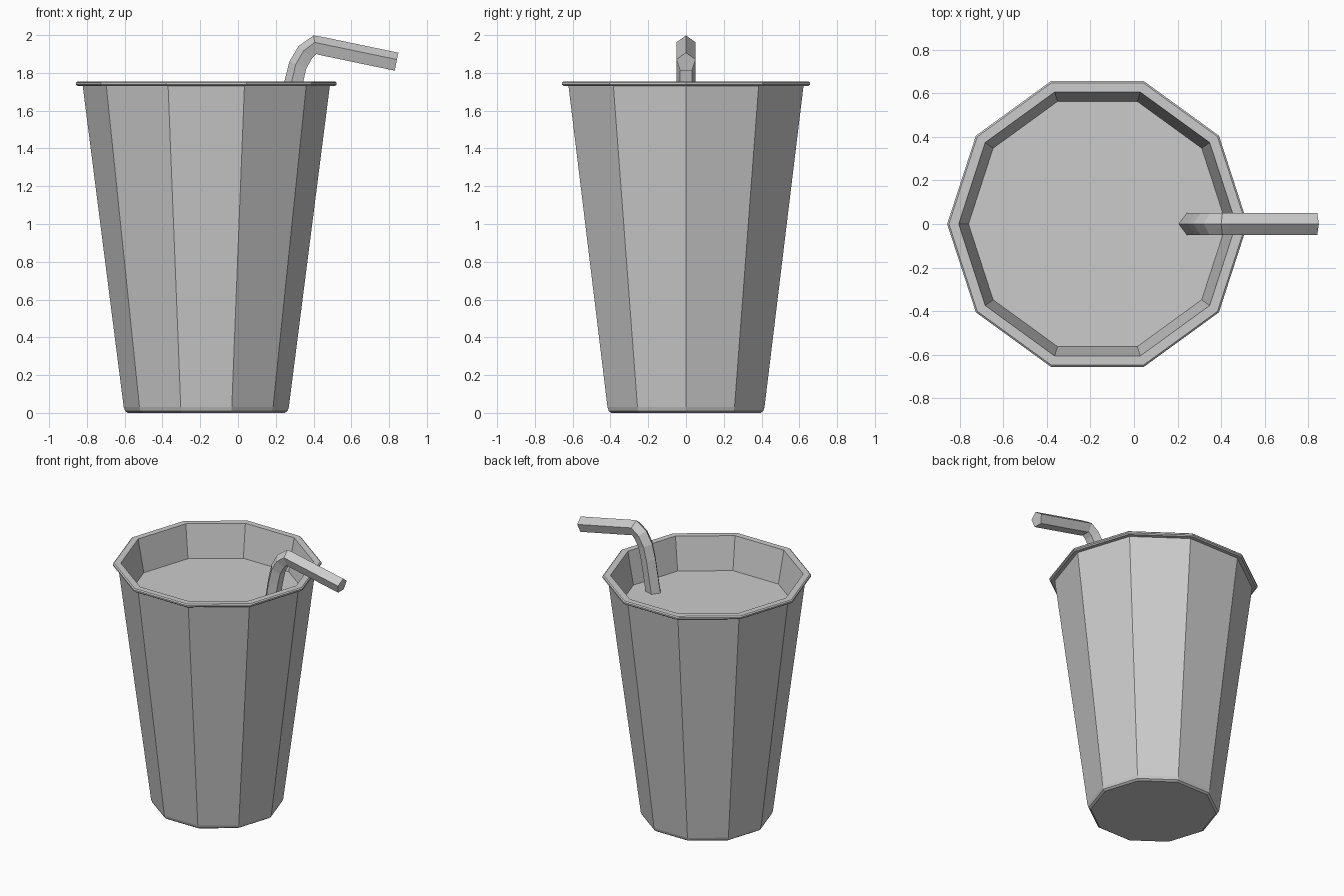
import bpy, bmesh
from math import cos, sin, pi, radians
from mathutils import Vector

if "Cube" in bpy.data.objects:
    bpy.data.objects.remove(bpy.data.objects["Cube"])

CX = -0.168   # cup axis
SIDES = 10


def make_object(name, rings, cap_start, cap_end):
    """Join rings of points with quads, optionally closing the ends."""
    bm = bmesh.new()
    loops = [[bm.verts.new(p) for p in ring] for ring in rings]
    n = len(loops[0])
    for a, b in zip(loops, loops[1:]):
        for i in range(n):
            j = (i + 1) % n
            bm.faces.new((a[i], a[j], b[j], b[i]))
    if cap_start:
        bm.faces.new(loops[0][::-1])
    if cap_end:
        bm.faces.new(loops[-1])
    bmesh.ops.recalc_face_normals(bm, faces=bm.faces[:])
    mesh = bpy.data.meshes.new(name)
    bm.to_mesh(mesh)
    bm.free()
    obj = bpy.data.objects.new(name, mesh)
    bpy.context.collection.objects.link(obj)
    return obj


def lathe(name, profile):
    rings = [[(CX + r * cos(2 * pi * i / SIDES), r * sin(2 * pi * i / SIDES), z)
              for i in range(SIDES)] for r, z in profile]
    return make_object(name, rings, True, True)


# Cup: base bevel, tapered wall, rolled rim, inner wall down to the drink surface
lathe("cup", [(0.415, 0.0), (0.43, 0.01), (0.437, 0.03), (0.654, 1.73),
              (0.68, 1.73), (0.69, 1.738), (0.69, 1.748), (0.682, 1.755),
              (0.637, 1.755), (0.592, 1.52)])

# Straw: pentagonal tube swept along its outer edge (x, z, heading in degrees)
R = 0.0536
path = [(0.205, 1.515, 81), (0.246, 1.755, 80), (0.272, 1.86, 68),
        (0.32, 1.942, 48), (0.40, 1.998, 10), (0.44, 1.992, -10),
        (0.849, 1.907, -11.5)]
rings = []
for x, z, deg in path:
    t = radians(deg)
    normal = Vector((-sin(t), 0, cos(t)))
    centre = Vector((x, 0, z)) - normal * R
    rings.append([centre + normal * R * cos(2 * pi * k / 5)
                  + Vector((0, R * sin(2 * pi * k / 5), 0)) for k in range(5)])
make_object("straw", rings, True, True)
